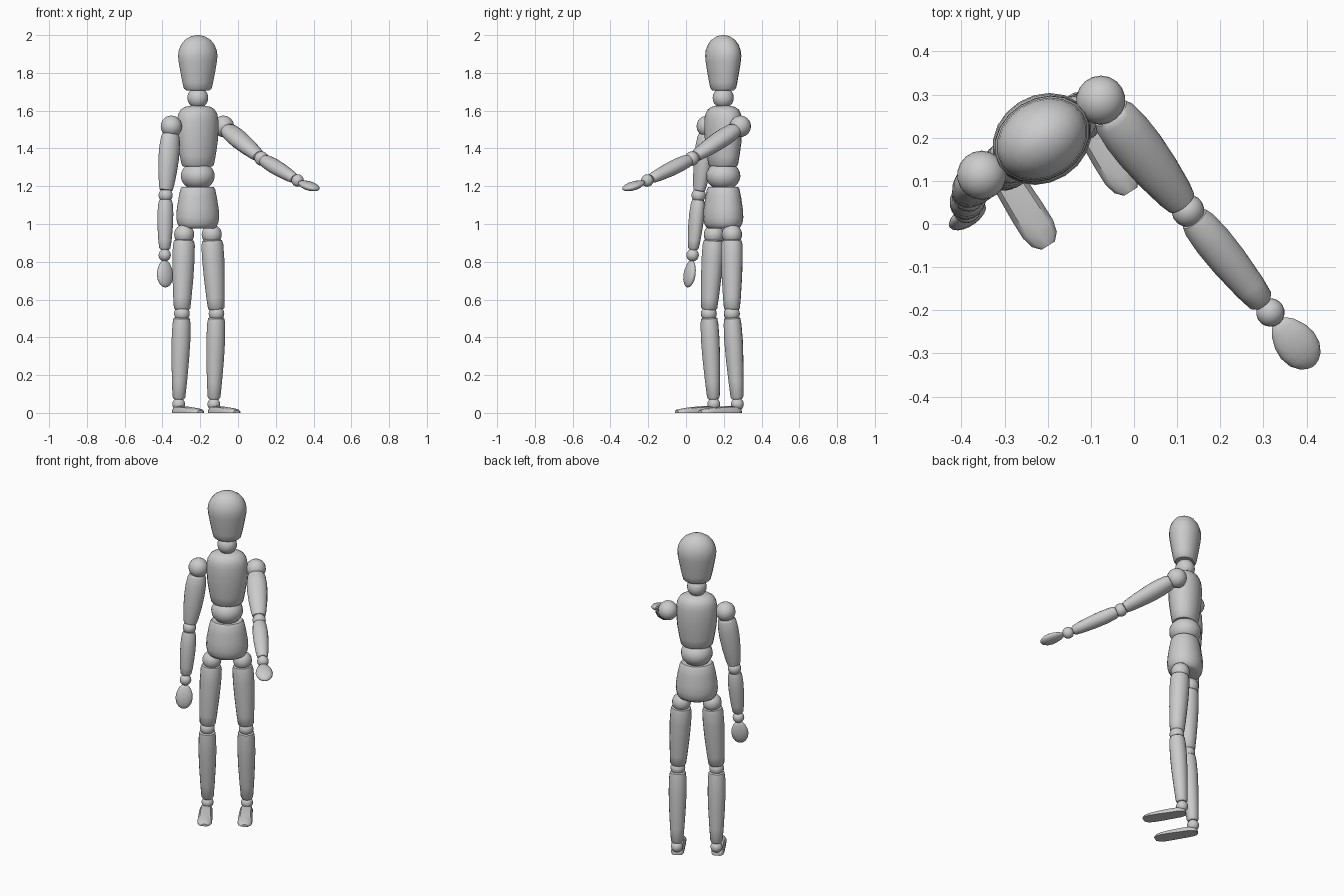
import bpy, bmesh, math
from mathutils import Vector, Matrix

if "Cube" in bpy.data.objects:
    bpy.data.objects.remove(bpy.data.objects["Cube"])

TURN = math.radians(32)                                  # body turned about z
LAT = Vector((math.cos(TURN), math.sin(TURN), 0))        # body's left
FWD = Vector((math.sin(TURN), -math.cos(TURN), 0))       # body's front
UP = Vector((0, 0, 1))
CX, CY = -0.213, 0.197


def finish(bm, name):
    bmesh.ops.recalc_face_normals(bm, faces=bm.faces)
    me = bpy.data.meshes.new(name)
    bm.to_mesh(me)
    bm.free()
    ob = bpy.data.objects.new(name, me)
    bpy.context.collection.objects.link(ob)
    bpy.ops.object.select_all(action='DESELECT')
    bpy.context.view_layer.objects.active = ob
    ob.select_set(True)
    bpy.ops.object.shade_smooth_by_angle(angle=math.radians(42))
    return ob


def lathe(name, a, b, profile, wide=LAT, sx=1.0, sy=1.0, seg=18):
    """Elliptical turned solid from a to b; profile = (fraction, radius)."""
    a, b = Vector(a), Vector(b)
    axis = (b - a).normalized()
    wx = (wide - axis * wide.dot(axis)).normalized()
    wy = axis.cross(wx)
    bm = bmesh.new()
    rings = []
    for t, r in profile:
        c = a.lerp(b, t)
        rings.append([bm.verts.new(c + wx * (r * sx * math.cos(k)) + wy * (r * sy * math.sin(k)))
                      for k in (2 * math.pi * i / seg for i in range(seg))])
    for lo, hi in zip(rings, rings[1:]):
        for i in range(seg):
            j = (i + 1) % seg
            bm.faces.new((lo[i], lo[j], hi[j], hi[i]))
    bm.faces.new(rings[0][::-1])
    bm.faces.new(rings[-1])
    return finish(bm, name)


def ball(name, c, r, sz=1.0):
    bm = bmesh.new()
    bmesh.ops.create_uvsphere(bm, u_segments=18, v_segments=12, radius=r,
                              matrix=Matrix.Translation(c) @ Matrix.Diagonal((1, 1, sz, 1)))
    return finish(bm, name)


def upright(name, profile, sx, sy):
    """Body piece on the centre line; profile = (z, radius)."""
    return lathe(name, (CX, CY, 0), (CX, CY, 1), profile, LAT, sx, sy, 20)


def foot(name, cx, cy):
    # (forward, half width, top height) stations from heel to toe
    stations = [(-.125, .016, .022), (-.115, .029, .030), (-.09, .036, .036), (-.04, .038, .036),
                (.03, .041, .031), (.08, .041, .025), (.108, .034, .020), (.125, .018, .014)]
    bm = bmesh.new()
    rings = []
    for f, w, h in stations:
        o = Vector((cx, cy, 0)) + FWD * f
        sec = [(-w, 0), (-w, h * .35), (-w * .72, h * .85), (0, h),
               (w * .72, h * .85), (w, h * .35), (w, 0)]
        rings.append([bm.verts.new(o + LAT * x + UP * z) for x, z in sec])
    for p, q in zip(rings, rings[1:]):
        for i in range(7):
            j = (i + 1) % 7
            bm.faces.new((p[i], p[j], q[j], q[i]))
    bm.faces.new(rings[0])
    bm.faces.new(rings[-1])
    return finish(bm, name)


# Head, neck and body
upright("head", [(1.708, .066), (1.718, .077), (1.75, .085), (1.81, .097), (1.86, .106), (1.89, .109),
                 (1.92, .105), (1.95, .092), (1.975, .071), (1.992, .042), (2.0, .012)], 1.02, .82)
ball("neck", (CX, CY, 1.668), .056)
upright("chest", [(1.305, .080), (1.315, .090), (1.36, .099), (1.43, .110), (1.50, .115), (1.55, .114),
                  (1.58, .109), (1.605, .095), (1.62, .072), (1.627, .035)], 1.02, .81)
ball("waist", (CX, CY, 1.255), .091, .84)
upright("pelvis", [(.976, .088), (.984, .103), (1.005, .115), (1.035, .120), (1.08, .117), (1.14, .107),
                   (1.185, .097), (1.197, .088)], 1.0, .84)

UPPER = [(.10, .030), (.115, .042), (.16, .049), (.30, .054), (.45, .054), (.65, .049), (.85, .040),
         (.925, .034), (.94, .024)]
FORE = [(.065, .024), (.08, .034), (.14, .040), (.30, .044), (.50, .043), (.75, .037), (.88, .031), (.91, .022)]
HAND = [(0, .007), (.04, .020), (.15, .033), (.35, .045), (.55, .049), (.75, .044), (.9, .031), (.97, .018), (1, .006)]
THIGH = [(.065, .045), (.08, .055), (.13, .060), (.30, .061), (.55, .057), (.80, .050), (.93, .045), (.95, .036)]
SHIN = [(.04, .036), (.055, .045), (.12, .049), (.30, .051), (.50, .048), (.75, .041), (.92, .035), (.945, .027)]

# Arms: shoulder, elbow, wrist, fingertip and direction of the palm's width
arms = {
    "left": [(-.077, .287, 1.517), (.125, .031, 1.346), (.316, -.205, 1.23), (.417, -.328, 1.183),
             Vector((.78, .62, 0))],
    "right": [(-.353, .113, 1.517), (-.383, .067, 1.152), (-.388, .035, .835), (-.385, .008, .665), LAT],
}
for side, (sh, el, wr, tip, wide) in arms.items():
    ball(side + "_shoulder", sh, .057)
    lathe(side + "_upper_arm", sh, el, UPPER, wide, 1.07, .86)
    ball(side + "_elbow", el, .038)
    lathe(side + "_forearm", el, wr, FORE, wide, 1.0, .88)
    ball(side + "_wrist", wr, .033)
    knuckle = Vector(wr).lerp(Vector(tip), .16)
    lathe(side + "_hand", knuckle, tip, HAND, wide, 1.0, .46)

# Legs: hip, knee, ankle and foot centre
legs = {
    "left": [(-.139, .243, .944), (-.114, .243, .525), (-.128, .272, .046), (-.074, .181)],
    "right": [(-.285, .148, .944), (-.297, .121, .525), (-.314, .147, .046), (-.265, .056)],
}
for side, (hip, knee, ankle, sole) in legs.items():
    ball(side + "_hip", hip, .054)
    lathe(side + "_thigh", hip, knee, THIGH, LAT, 1.0, .92)
    ball(side + "_knee", knee, .042)
    lathe(side + "_shin", knee, ankle, SHIN, LAT, 1.0, .95)
    ball(side + "_ankle", ankle, .034)
    foot(side + "_foot", *sole)
